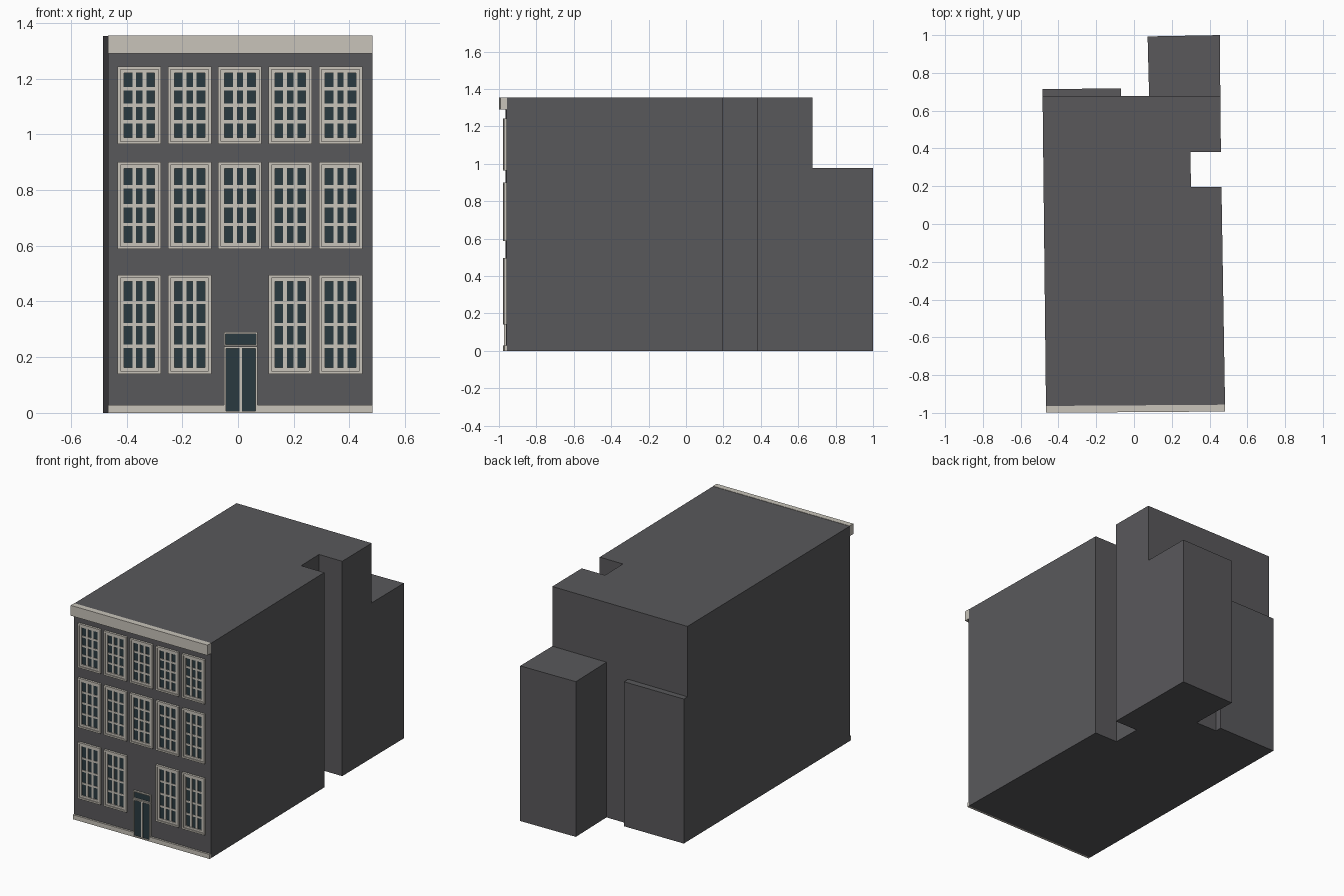
import bpy
import bmesh

cube = bpy.data.objects.get("Cube")
if cube:
    bpy.data.objects.remove(cube, do_unlink=True)


def material(name, rgb):
    m = bpy.data.materials.new(name)
    m.use_nodes = True
    m.diffuse_color = (*rgb, 1)
    bsdf = next(n for n in m.node_tree.nodes if n.type == 'BSDF_PRINCIPLED')
    bsdf.inputs["Base Color"].default_value = (*rgb, 1)
    return m


WALL = material("grey wall", (0.1, 0.098, 0.105))
TRIM = material("cream trim", (0.58, 0.55, 0.49))
GLASS = material("dark teal glass", (0.023, 0.042, 0.052))


def finish(bm, name, mat):
    bmesh.ops.recalc_face_normals(bm, faces=bm.faces)
    me = bpy.data.meshes.new(name)
    bm.to_mesh(me)
    bm.free()
    me.materials.append(mat)
    ob = bpy.data.objects.new(name, me)
    bpy.context.scene.collection.objects.link(ob)
    return ob


def prism(name, outline, height, mat):
    """Extrude a plan outline upwards from the ground."""
    bm = bmesh.new()
    base = bm.faces.new([bm.verts.new((x, y, 0)) for x, y in outline])
    top = bmesh.ops.extrude_face_region(bm, geom=[base])["geom"]
    verts = [v for v in top if isinstance(v, bmesh.types.BMVert)]
    bmesh.ops.translate(bm, vec=(0, 0, height), verts=verts)
    return finish(bm, name, mat)


def wall_y(x):
    """The street wall runs slightly askew."""
    return -0.962 + 0.007 * x


def bar(bm, x0, x1, z0, z1, depth):
    """Add a box standing proud of the street wall."""
    v = [bm.verts.new((x, wall_y(x) - d, z))
         for d in (-0.002, depth) for x, z in ((x0, z0), (x1, z0), (x1, z1), (x0, z1))]
    bm.faces.new(v[:4])
    bm.faces.new(v[4:])
    for i in range(4):
        j = (i + 1) % 4
        bm.faces.new((v[i], v[j], v[j + 4], v[i + 4]))


def border(bm, x0, x1, z0, z1, w, depth):
    """Add a rectangular frame of width w."""
    bar(bm, x0, x0 + w, z0, z1, depth)
    bar(bm, x1 - w, x1, z0, z1, depth)
    bar(bm, x0 + w, x1 - w, z0, z0 + w, depth)
    bar(bm, x0 + w, x1 - w, z1 - w, z1, depth)


def slab(name, x0, x1, z0, z1, depth, mat):
    bm = bmesh.new()
    bar(bm, x0, x1, z0, z1, depth)
    return finish(bm, name, mat)


def window(name, cx, z0, z1):
    x0, x1 = cx - 0.078, cx + 0.078
    slab(name + "_glass", x0 + 0.01, x1 - 0.01, z0 + 0.01, z1 - 0.01, 0.002, GLASS)
    bm = bmesh.new()
    border(bm, x0, x1, z0, z1, 0.01, 0.014)
    # Sash set inside the casing
    border(bm, x0 + 0.01, x1 - 0.01, z0 + 0.01, z1 - 0.01, 0.013, 0.008)
    a, b, c, d = x0 + 0.023, x1 - 0.023, z0 + 0.02, z1 - 0.02
    for i in (1, 2):
        x = a + (b - a) * i / 3
        bar(bm, x - 0.007, x + 0.007, c, d, 0.006)
    for i in (1, 2, 3):
        z = c + (d - c) * i / 4
        bar(bm, a, b, z - 0.006, z + 0.006, 0.005)
    finish(bm, name + "_frame", TRIM)


# Main block with a light well cut into its left side
prism("main_block", [(-0.466, wall_y(-0.466)), (0.482, wall_y(0.482)), (0.463, 0.197),
                     (0.302, 0.197), (0.298, 0.38), (0.46, 0.38),
                     (0.457, 0.677), (-0.484, 0.677)], 1.353, WALL)

# Rear additions
prism("rear_wing", [(0.08, 0.675), (0.457, 0.675), (0.455, 1.0), (0.072, 0.993)], 0.977, WALL)
prism("rear_projection", [(-0.484, 0.675), (-0.07, 0.675), (-0.07, 0.718), (-0.485, 0.714)],
      0.91, WALL)

# Street front trim
slab("cornice", -0.466, 0.482, 1.29, 1.355, 0.034, TRIM)
slab("plinth_right", -0.466, -0.05, 0, 0.028, 0.012, TRIM)
slab("plinth_left", 0.07, 0.482, 0, 0.028, 0.012, TRIM)

# Windows, with the middle bay of the ground floor left for the door
ROWS = {"ground": (0.14, 0.495), "middle": (0.588, 0.9), "upper": (0.965, 1.243)}
for floor, (low, high) in ROWS.items():
    for bay in range(5):
        if floor == "ground" and bay == 2:
            continue
        window(f"{floor}_window_{bay + 1}", -0.354 + bay * 0.1805, low, high)

# Double door and transom light
slab("door_leaves", -0.046, 0.066, 0.002, 0.236, 0.004, GLASS)
slab("transom_glass", -0.046, 0.066, 0.243, 0.286, 0.004, GLASS)
bm = bmesh.new()
border(bm, -0.05, 0.07, 0, 0.238, 0.007, 0.012)
border(bm, -0.05, 0.07, 0.24, 0.29, 0.006, 0.012)
bar(bm, 0.005, 0.015, 0.007, 0.231, 0.009)
finish(bm, "door_frame", TRIM)
